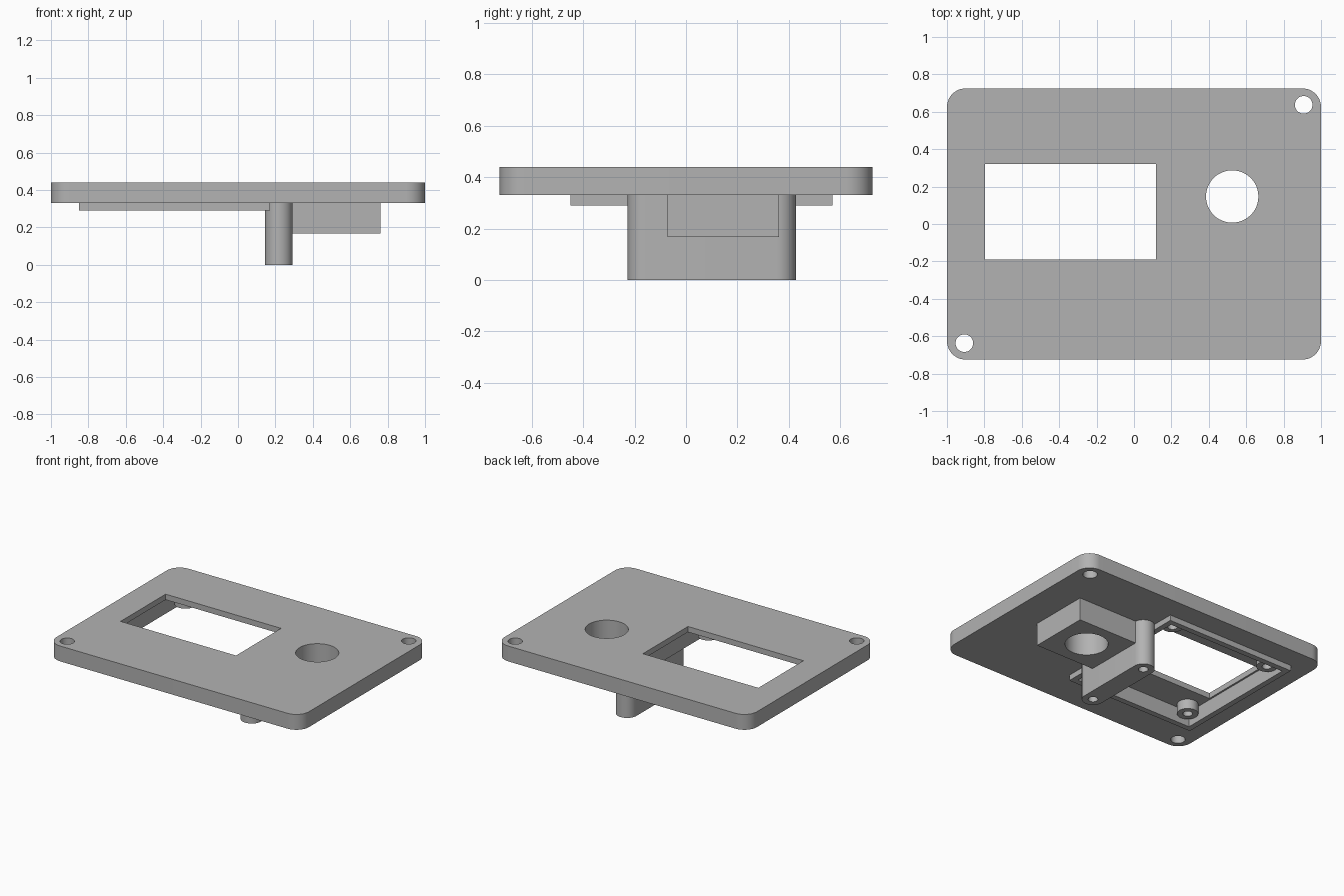
import bpy
import bmesh
from math import cos, sin, pi

cube = bpy.data.objects.get("Cube")
if cube:
    bpy.data.objects.remove(cube, do_unlink=True)

grey = bpy.data.materials.new("matte grey")
grey.use_nodes = True
COLOUR = (0.45, 0.45, 0.45, 1)
grey.diffuse_color = COLOUR
grey.node_tree.nodes["Principled BSDF"].inputs["Base Color"].default_value = COLOUR


def rounded(x, y, width, depth, r=0.0, steps=12):
    """Outline of a rectangle with rounded corners, centred on x, y."""
    if r == 0:
        steps = 0
    points = []
    for i, (sx, sy) in enumerate([(1, 1), (-1, 1), (-1, -1), (1, -1)]):
        cx, cy = x + sx * (width / 2 - r), y + sy * (depth / 2 - r)
        for k in range(steps + 1):
            a = (i + k / max(steps, 1)) * pi / 2
            points.append((cx + r * cos(a), cy + r * sin(a)))
    return points


def circle(x, y, r, n=48):
    return [(x + r * cos(2 * pi * k / n), y + r * sin(2 * pi * k / n)) for k in range(n)]


def prism(name, outline, bottom, top):
    bm = bmesh.new()
    face = bm.faces.new([bm.verts.new((x, y, bottom)) for x, y in outline])
    side = bmesh.ops.extrude_face_region(bm, geom=[face])
    moved = [v for v in side["geom"] if isinstance(v, bmesh.types.BMVert)]
    bmesh.ops.translate(bm, verts=moved, vec=(0, 0, top - bottom))
    bmesh.ops.remove_doubles(bm, verts=bm.verts, dist=1e-5)
    bmesh.ops.recalc_face_normals(bm, faces=bm.faces)
    mesh = bpy.data.meshes.new(name)
    bm.to_mesh(mesh)
    bm.free()
    obj = bpy.data.objects.new(name, mesh)
    bpy.context.collection.objects.link(obj)
    mesh.materials.append(grey)
    return obj


def activate(obj):
    bpy.ops.object.select_all(action="DESELECT")
    obj.select_set(True)
    bpy.context.view_layer.objects.active = obj


def part(name, outline, bottom, top, cuts=()):
    """Solid prism with each (outline, bottom, top) in cuts removed."""
    obj = prism(name, outline, bottom, top)
    activate(obj)
    for cut in cuts:
        cutter = prism("cutter", *cut)
        cutter.hide_render = True
        mod = obj.modifiers.new("cut", "BOOLEAN")
        mod.operation = "DIFFERENCE"
        mod.solver = "EXACT"
        mod.object = cutter
        bpy.ops.object.modifier_apply(modifier=mod.name)
        bpy.data.objects.remove(cutter, do_unlink=True)
    bpy.ops.object.shade_smooth_by_angle(angle=pi / 6)
    return obj


UNDER, TOP, CEILING = 0.33, 0.44, 0.40
PX, PY = -0.34, 0.06          # centre of the screen pocket
KX, KY = 0.525, 0.147         # centre of the round opening
knob_hole = (circle(KX, KY, 0.14), -1, 1)
pocket = rounded(PX, PY, 0.94, 0.94)

# Face plate with window, round opening, screw holes and a pocket underneath
part("face_plate", rounded(0, 0, 2, 1.45, 0.1), UNDER, TOP, [
    (pocket, 0, CEILING),
    (rounded(PX, 0.065, 0.915, 0.51), -1, 1),
    knob_hole,
    (circle(0.907, 0.637, 0.047), -1, 1),
    (circle(-0.907, -0.637, 0.047), -1, 1),
])

# Raised rim around the pocket
part("pocket_rim", rounded(PX, PY, 1.02, 1.02), 0.29, UNDER, [(pocket, -1, 1)])

# Standoffs in the pocket corners
for sx, side in ((-1, "right"), (1, "left")):
    for sy, end in ((-1, "front"), (1, "back")):
        x, y = PX + sx * 0.4, PY + sy * 0.4
        part(f"standoff_{end}_{side}", circle(x, y, 0.069), UNDER, CEILING,
             [(circle(x, y, 0.032, 24), 0, CEILING - 0.005)])

# Block around the round opening
part("opening_block", rounded(0.524, 0.145, 0.474, 0.435), 0.167, UNDER, [knob_hole])

# Round-ended support wall with a screw hole at each end
part("support_wall", rounded(0.218, 0.1, 0.146, 0.655, 0.0729), 0, UNDER, [
    (circle(0.218, y, 0.032, 24), -0.1, 0.25) for y in (-0.154, 0.354)
])
